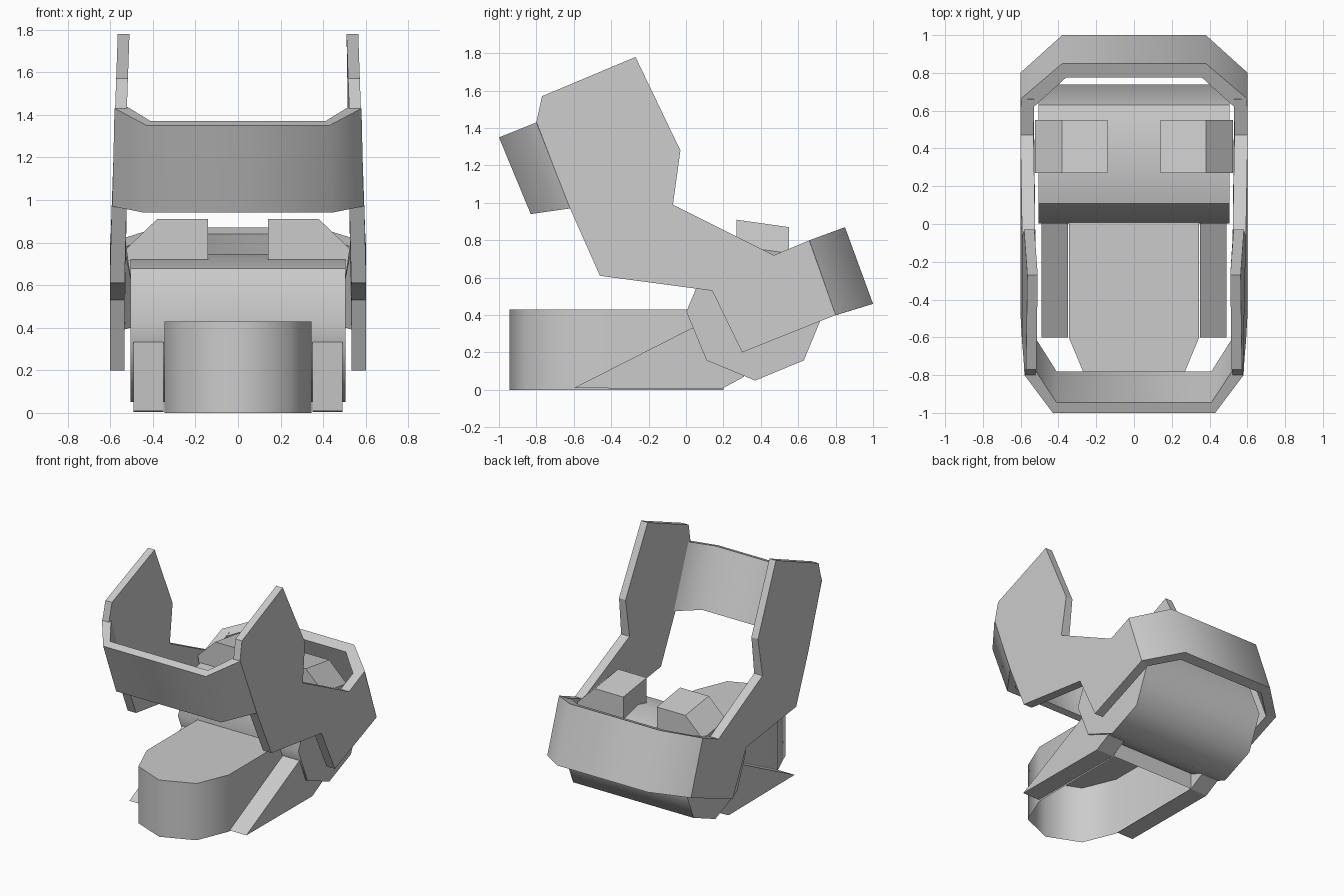
import bpy, bmesh, math
from mathutils import Vector

cube = bpy.data.objects.get("Cube")
if cube:
    bpy.data.objects.remove(cube, do_unlink=True)

grey = bpy.data.materials.new("plain grey")
grey.use_nodes = True
grey.diffuse_color = (0.6, 0.6, 0.6, 1)
grey.node_tree.nodes["Principled BSDF"].inputs["Base Color"].default_value = (0.6, 0.6, 0.6, 1)


def finish(name, bm, smooth=None, mirror=False):
    """Turn a bmesh into a named object, optionally mirrored and smoothed."""
    bmesh.ops.recalc_face_normals(bm, faces=bm.faces)
    mesh = bpy.data.meshes.new(name)
    bm.to_mesh(mesh)
    bm.free()
    mesh.materials.append(grey)
    obj = bpy.data.objects.new(name, mesh)
    bpy.context.collection.objects.link(obj)
    if mirror:
        obj.modifiers.new("mirror", 'MIRROR').use_mirror_merge = False
    if smooth:
        bpy.ops.object.select_all(action='DESELECT')
        obj.select_set(True)
        bpy.context.view_layer.objects.active = obj
        bpy.ops.object.shade_smooth_by_angle(angle=math.radians(smooth))
    return obj


def loft(name, rings, closed_ends=(True, True), **kw):
    """Skin matching rings of points and cap the chosen ends."""
    bm = bmesh.new()
    loops = [[bm.verts.new(p) for p in ring] for ring in rings]
    n = len(loops[0])
    for a, b in zip(loops, loops[1:]):
        for i in range(n):
            j = (i + 1) % n
            bm.faces.new((a[i], a[j], b[j], b[i]))
    for ring, cap in zip((loops[0], loops[-1]), closed_ends):
        if cap:
            bm.faces.new(ring)
    return finish(name, bm, **kw)


def prism(name, profile, inner, outer, **kw):
    """Extrude a side profile between two x positions (numbers or rules)."""
    def at(x, p):
        return x(p[1]) if callable(x) else x
    return loft(name, [[(at(x, p), *p) for p in profile] for x in (inner, outer)], **kw)


# Side plates, leaning slightly inward towards the top
plate = [(-0.77, 1.57), (-0.27, 1.78), (-0.03, 1.28), (-0.07, 0.99), (0.47, 0.72),
         (0.66, 0.80), (0.80, 0.40), (0.30, 0.20), (0.14, 0.53), (-0.46, 0.61),
         (-0.62, 0.97), (-0.80, 1.43)]


def plate_outer(z):
    return min(0.602, 0.627 - 0.035 * z)


def plate_inner(z):
    return plate_outer(z) - (0.055 if z > 1.2 else 0.07)


prism("side_plate", plate, plate_inner, plate_outer, mirror=True)


# Bent straps joining the plates: section order is outer top, outer bottom, inner bottom, inner top
def strap(name, end, middle):
    def flip(section):
        return [(-x, y, z) for x, y, z in section]
    loft(name, [end, middle, flip(middle), flip(end)], smooth=62)


strap("front_strap",
      [(0.58, -0.80, 1.43), (0.59, -0.62, 0.97), (0.53, -0.59, 0.98), (0.525, -0.77, 1.44)],
      [(0.43, -1.0, 1.35), (0.44, -0.83, 0.94), (0.41, -0.78, 0.95), (0.41, -0.945, 1.37)])
strap("rear_strap",
      [(0.602, 0.66, 0.80), (0.602, 0.80, 0.40), (0.54, 0.77, 0.39), (0.53, 0.62, 0.78)],
      [(0.38, 0.85, 0.87), (0.38, 1.0, 0.46), (0.36, 0.93, 0.44), (0.36, 0.775, 0.84)])

# Eight-sided drum with a slightly flattened top
drum = []
for i in range(8):
    a = math.radians(45 * i)
    drum.append((0.37 + 0.368 * math.cos(a), min(0.745, 0.418 + 0.368 * math.sin(a))))
prism("drum", drum, -0.505, 0.505, smooth=50)

# Hollow toe, open underneath, with a half-octagon nose
toe = [(0.345, 0.2)]
for i in range(5):
    a = math.radians(45 * i)
    toe.append((0.345 * math.cos(a), -0.6 - 0.345 * math.sin(a)))
toe.append((-0.345, 0.2))
loft("toe", [[(x, y, z) for x, y in toe] for z in (0.0, 0.43)],
     closed_ends=(False, True), smooth=50)

# Wedge braces beside the toe
wedge = [(-0.60, 0.01), (0.03, 0.33), (0.3, 0.42), (0.31, 0.07), (0.19, 0.005)]
prism("wedge_brace", wedge, 0.35, 0.49, mirror=True)

# Chamfered blocks on top of the drum
block = [(0.14, 0.60), (0.14, 0.91), (0.38, 0.91), (0.525, 0.77), (0.50, 0.60)]
loft("top_block", [[(x, y, z - drop * (z > 0.65)) for x, z in block]
                   for y, drop in ((0.27, 0), (0.55, 0.04))], mirror=True)
